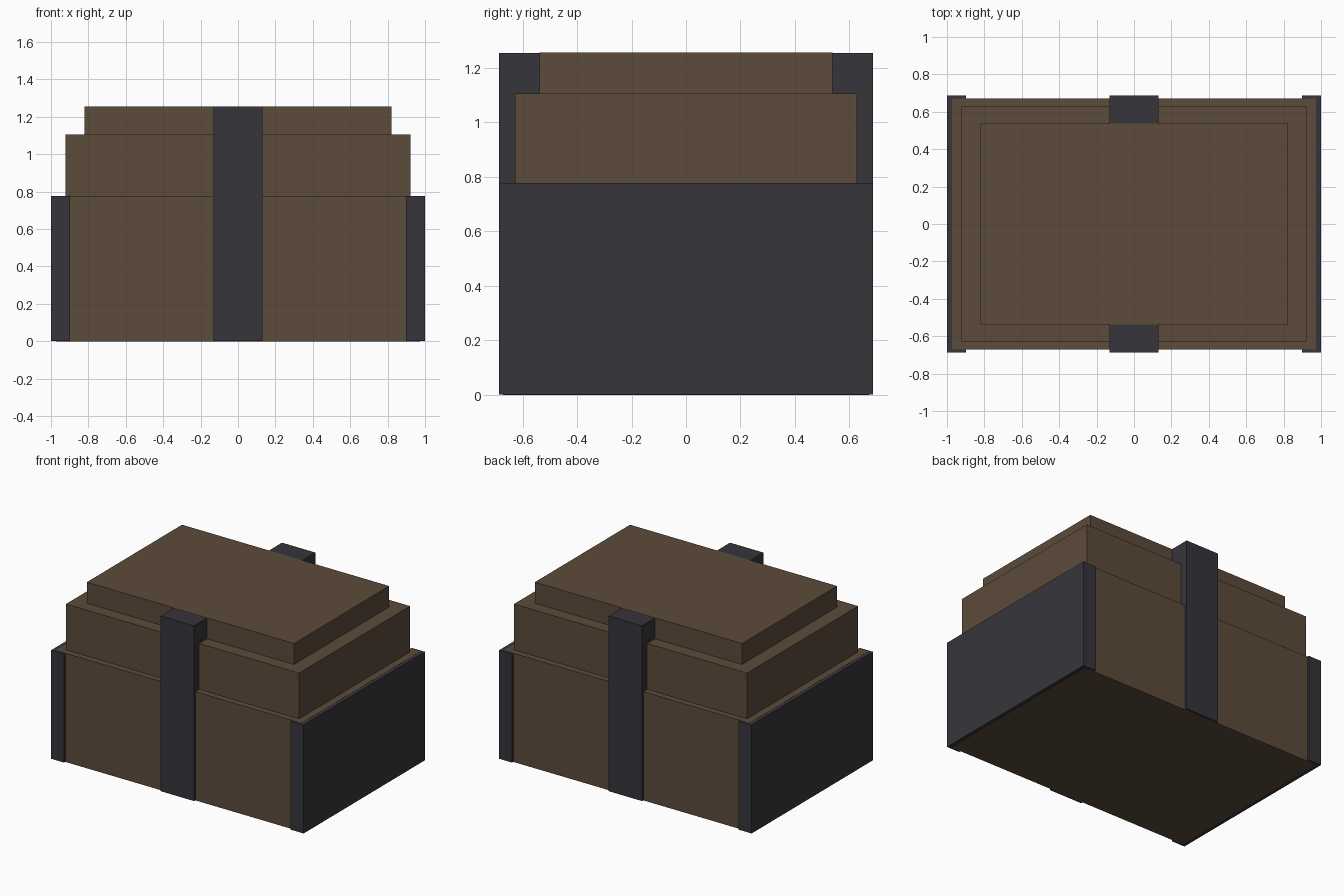
import bpy

if "Cube" in bpy.data.objects:
    bpy.data.objects.remove(bpy.data.objects["Cube"])


def material(name, rgb):
    m = bpy.data.materials.new(name)
    m.diffuse_color = (*rgb, 1)
    m.use_nodes = True
    m.node_tree.nodes["Principled BSDF"].inputs["Base Color"].default_value = m.diffuse_color
    return m


wood = material("brown wood", (0.107, 0.071, 0.043))
iron = material("dark iron", (0.036, 0.036, 0.044))


def box(name, x, y, z, mat):
    """Box from (min, max) ranges on each axis."""
    size = [b - a for a, b in (x, y, z)]
    mid = [(a + b) / 2 for a, b in (x, y, z)]
    bpy.ops.mesh.primitive_cube_add(size=1, location=mid)
    ob = bpy.context.object
    ob.name = name
    ob.scale = size
    bpy.ops.object.transform_apply(location=False, rotation=False, scale=True)
    ob.data.materials.append(mat)
    return ob


# Chest body and two stepped lid tiers
for name, hx, hy, z in (("chest_body", 0.973, 0.671, (0, 0.778)),
                        ("lower_lid", 0.923, 0.627, (0.778, 1.106)),
                        ("upper_lid", 0.82, 0.538, (1.106, 1.256))):
    box(name, (-hx, hx), (-hy, hy), z, wood)

# Iron end caps and centre strap, a hair inside the wood's top and bottom
HY, GAP = 0.686, 0.001
box("left_end_cap", (-1, -0.897), (-HY, HY), (GAP, 0.778 - GAP), iron)
box("right_end_cap", (0.897, 1), (-HY, HY), (GAP, 0.778 - GAP), iron)
box("centre_strap", (-0.132, 0.132), (-HY, HY), (GAP, 1.256 - GAP), iron)
